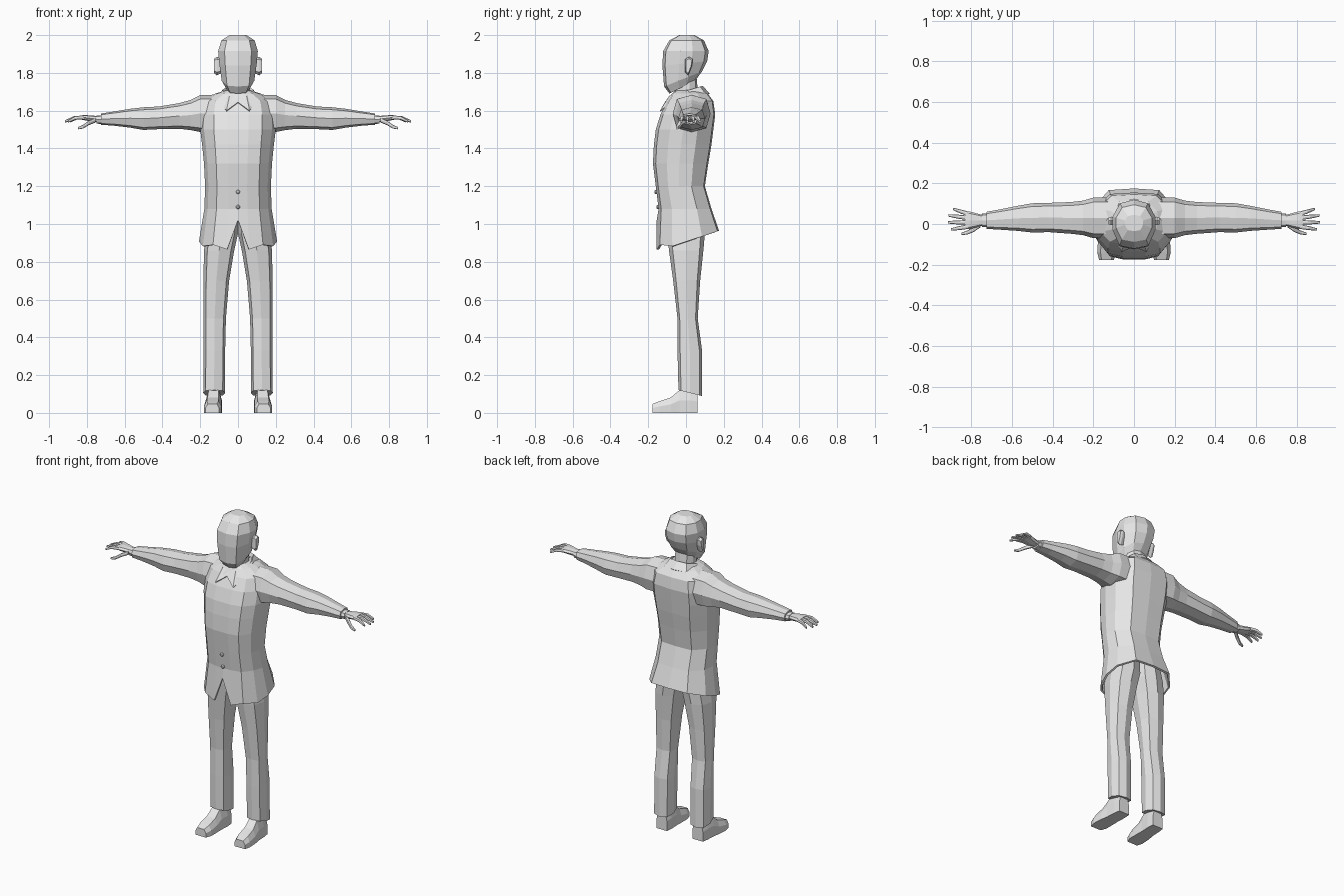
import bpy, bmesh, math
from mathutils import Vector

grey = bpy.data.materials.new("plain_grey")
grey.diffuse_color = (0.8, 0.8, 0.8, 1)

# Half cross-sections, from front centre to back centre
TORSO = [(0, -1), (.28, -1), (.64, -.9), (.9, -.5), (1, -.05), (.95, .45), (.6, .95), (0, 1)]
HEAD = [(0, -1), (.68, -.88), (1, -.25), (1, .3), (.66, .85), (0, 1)]
COLLAR = [(0, -.8), (.55, -1), (.92, -.4), (1, .2), (.7, .85), (0, 1)]
TUBE = [(0, -1), (.78, -.78), (1, 0), (.78, .78), (0, 1)]


def finish(bm, name, mirror=False, thick=0):
    bmesh.ops.recalc_face_normals(bm, faces=bm.faces)
    me = bpy.data.meshes.new(name)
    bm.to_mesh(me)
    bm.free()
    me.materials.append(grey)
    ob = bpy.data.objects.new(name, me)
    bpy.context.collection.objects.link(ob)
    if thick:
        mod = ob.modifiers.new("thickness", 'SOLIDIFY')
        mod.thickness, mod.offset = thick, -1
    if mirror:
        ob.modifiers.new("mirror", 'MIRROR')
    return ob


def loft(rings, cap_start=True, cap_end=True, bm=None):
    """Skin a list of equal-length point rings."""
    bm = bm or bmesh.new()
    vs = [[bm.verts.new(p) for p in r] for r in rings]
    n = len(vs[0])
    for a, b in zip(vs, vs[1:]):
        for i in range(n):
            j = (i + 1) % n
            bm.faces.new((a[i], a[j], b[j], b[i]))
    if cap_start:
        bm.faces.new(vs[0])
    if cap_end:
        bm.faces.new(vs[-1])
    return bm


def full(half):
    return half + [(-x, y) for x, y in half[-2:0:-1]]


def level(half, z, w, yf, yb, slope=0, cx=0):
    """Horizontal ring; slope tilts it from front to back."""
    yc, yr = (yf + yb) / 2, (yb - yf) / 2
    return [Vector((cx + x * w, yc + y * yr, z + slope * y * yr)) for x, y in full(half)]


def limb(sections):
    """Rings across x from (x, yc, zc, ry, rz)."""
    return [[Vector((x, yc + u * ry, zc + v * rz)) for u, v in full(TUBE)]
            for x, yc, zc, ry, rz in sections]


# Jacket body with a slanted hem and an open front notch
hem = level(TORSO, .91, .207, -.155, .175, .33)
hem[0].z = 1.02
hem[1].z = hem[-1].z = .865
hem[2].z = hem[-2].z = .89
rings = [hem] + [level(TORSO, *s) for s in [
    (1.08, .178, -.145, .135), (1.2, .174, -.16, .10), (1.32, .18, -.175, .118),
    (1.42, .19, -.17, .135), (1.5, .2, -.16, .145), (1.58, .2, -.135, .155),
    (1.65, .185, -.10, .145), (1.69, .12, -.075, .115), (1.71, .06, -.05, .07)]]
finish(loft(rings, cap_start=False), "jacket_body", thick=.012)

# Sleeves
finish(loft(limb([
    (.10, .03, 1.585, .10, .10), (.20, .03, 1.585, .10, .098), (.25, .03, 1.577, .085, .08),
    (.31, .03, 1.572, .078, .068), (.42, .032, 1.562, .072, .06), (.50, .03, 1.558, .072, .06),
    (.57, .028, 1.56, .062, .05), (.66, .022, 1.558, .05, .037), (.725, .018, 1.555, .042, .03)])),
    "sleeve", mirror=True)

# Shirt cuffs
finish(loft(limb([(.71, .018, 1.553, .034, .023), (.748, .018, 1.553, .033, .022)])),
       "shirt_cuff", mirror=True)

# Hand: palm, four fingers and a thumb
bm = loft(limb([(.735, .018, 1.555, .024, .016), (.77, .018, 1.558, .033, .016),
                (.81, .018, 1.563, .044, .014), (.832, .018, 1.564, .042, .011)]))
for y0, y1, tip in [(.05, .074, .89), (.03, .042, .912), (.008, .008, .916), (-.013, -.027, .9)]:
    mid = (.82 + tip) / 2
    loft(limb([(.815, y0, 1.564, .011, .010), (mid, (y0 + y1) / 2, 1.562, .010, .010),
               (tip, y1, 1.543, .006, .006)]), bm=bm)
loft(limb([(.755, -.002, 1.55, .014, .013), (.79, -.028, 1.535, .012, .012),
           (.82, -.042, 1.515, .010, .010), (.848, -.048, 1.507, .006, .006)]), bm=bm)
finish(bm, "hand", mirror=True)

# Trouser legs, creased at the front: (z, inner x, outer x, front y, back y, slope)
rings = [level(TUBE, z, (b - a) / 2, yf, yb, s, (a + b) / 2) for z, a, b, yf, yb, s in [
    (.105, .068, .184, -.04, .085, -.25), (.33, .068, .183, -.045, .085, 0),
    (.5, .064, .183, -.045, .062, 0), (.7, .047, .183, -.068, .075, 0),
    (.86, .02, .18, -.09, .092, 0), (.95, .0, .168, -.1, .1, 0), (1.05, 0, .15, -.1, .09, 0)]]
finish(loft(rings), "trouser_leg", mirror=True)

# Shoes, skinned from heel to toe
rings = []
for y, cx, w, h in [(.062, .125, .036, .11), (.02, .126, .041, .12), (-.035, .129, .041, .12),
                    (-.08, .132, .045, .082), (-.14, .134, .047, .062), (-.177, .136, .036, .048)]:
    rings.append([Vector((cx + a * w, y, b * h)) for a, b in
                  [(-1, 0), (-1, .55), (-.65, 1), (.65, 1), (1, .55), (1, 0)]])
finish(loft(rings), "shoe", mirror=True)

# Neck
finish(loft([level(HEAD, 1.62, .066, -.06, .07), level(HEAD, 1.79, .06, -.06, .055)]), "neck")

# Folded collar with two points
outer = level(COLLAR, 1.665, .112, -.138, .125, .2)
outer[0].z = 1.645
outer[1].z = outer[-1].z = 1.60
rings = [outer, level(COLLAR, 1.705, .082, -.088, .088, .3),
         level(COLLAR, 1.68, .066, -.07, .075, .3)]
finish(loft(rings, False, False), "collar", thick=.006)

# Head with a slanted jaw
finish(loft([level(HEAD, *s) for s in [
    (1.725, .062, -.088, .05, .5), (1.768, .086, -.116, .085, .4), (1.85, .099, -.125, .112, .1),
    (1.915, .105, -.121, .12, 0), (1.972, .088, -.088, .095, 0), (2.0, .045, -.035, .045, 0)]]),
    "head")

# Ears
finish(loft([[Vector((x, .012 + a * r, 1.84 + b * r * 1.7)) for a, b in
              [(-.7, -.9), (0, -1.3), (.8, -.1), (1, .8), (.2, 1.1), (-.7, .8)]]
             for x, r in [(.085, .018), (.112, .024), (.126, .019)]]), "ear", mirror=True)

# Jacket buttons
for z, y in [(1.17, -.157), (1.09, -.147)]:
    finish(loft([[Vector((r * math.cos(k * math.pi / 4), y + d, z + r * math.sin(k * math.pi / 4)))
                  for k in range(8)] for d, r in [(.004, .011), (-.005, .011), (-.009, .007)]]),
           "jacket_button")
